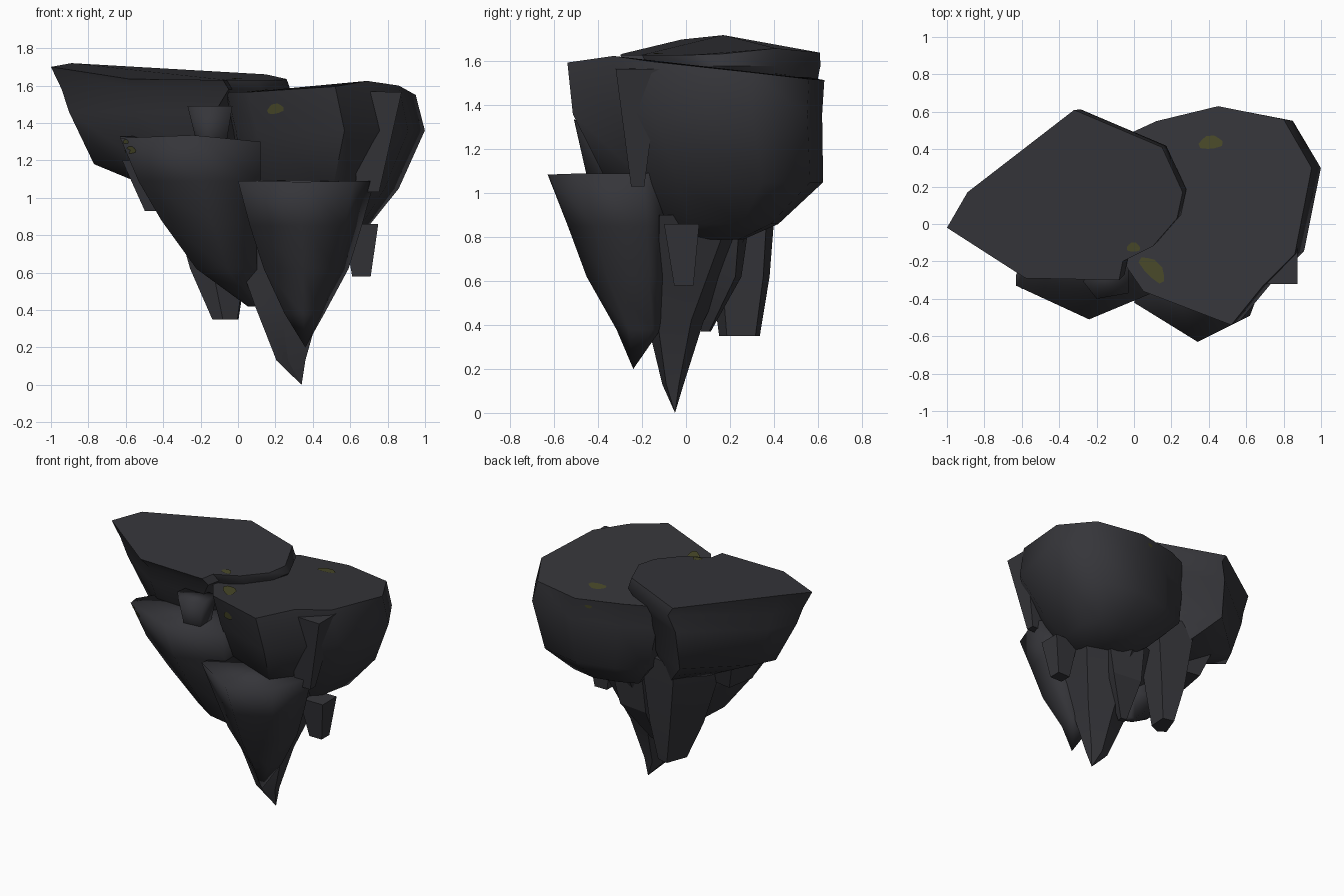
import bpy, bmesh, math
from mathutils import Vector
from mathutils.bvhtree import BVHTree

if "Cube" in bpy.data.objects:
    bpy.data.objects.remove(bpy.data.objects["Cube"])


def material(name, col):
    m = bpy.data.materials.new(name)
    m.diffuse_color = (*col, 1)
    m.use_nodes = True
    m.node_tree.nodes["Principled BSDF"].inputs["Base Color"].default_value = m.diffuse_color
    return m


STONE = material("dark stone", (0.036, 0.036, 0.042))
MOSS = material("olive moss", (0.066, 0.066, 0.022))
rocks = []


def rock(name, top, levels, angle=50):
    """Loft a top outline downwards; level = (z, scale x, scale y, centre x, centre y)."""
    bm = bmesh.new()
    n = len(top)
    mx = sum(p[0] for p in top) / n
    my = sum(p[1] for p in top) / n
    rings = [[bm.verts.new(p) for p in top]]
    for z, sx, sy, cx, cy in levels:
        rings.append([bm.verts.new((cx + (p[0] - mx) * sx, cy + (p[1] - my) * sy, z)) for p in top])
    for a, b in zip(rings, rings[1:]):
        for i in range(n):
            j = (i + 1) % n
            bm.faces.new((a[i], a[j], b[j], b[i]))
    bm.faces.new(rings[0])
    bm.faces.new(rings[-1])
    bmesh.ops.remove_doubles(bm, verts=bm.verts, dist=0.0005)
    bmesh.ops.recalc_face_normals(bm, faces=bm.faces)
    me = bpy.data.meshes.new(name)
    bm.to_mesh(me)
    bm.free()
    me.materials.append(STONE)
    ob = bpy.data.objects.new(name, me)
    bpy.context.collection.objects.link(ob)
    bpy.ops.object.select_all(action='DESELECT')
    ob.select_set(True)
    bpy.context.view_layer.objects.active = ob
    bpy.ops.object.shade_smooth_by_angle(angle=math.radians(angle))
    rocks.append(ob)


# two big flat-topped boulders
rock("left_boulder",
     [(-1, -.02, 1.70), (-.58, -.29, 1.635), (-.08, -.30, 1.63), (-.06, -.2, 1.63), (.10, -.12, 1.63),
      (.23, .03, 1.63), (.26, .17, 1.635), (.15, .41, 1.66), (-.32, .61, 1.64), (-.89, .17, 1.72)],
     [(1.58, .97, .97, -.185, .065), (1.46, .85, .9, -.24, .08), (1.18, .64, .76, -.27, .12),
      (1.08, .42, .6, -.2, .14), (.95, .2, .4, -.1, .14)])
rock("right_boulder",
     [(-.06, -.2, 1.565), (.05, -.36, 1.565), (.52, -.54, 1.595), (.69, -.33, 1.625), (.86, -.16, 1.6),
      (.95, .3, 1.55), (.80, .56, 1.52), (.45, .63, 1.515), (.12, .55, 1.53), (-.12, .44, 1.53)],
     [(1.36, 1.0, .97, .475, .095), (1.05, .82, .84, .43, .17), (.86, .52, .5, .435, .15),
      (.79, .3, .28, .42, .11)], 60)

# front rocks tapering downwards
rock("front_left_rock",
     [(-.63, -.27, 1.33), (-.63, -.33, 1.32), (-.24, -.51, 1.335), (.12, -.36, 1.30), (.12, .1, 1.30),
      (-.4, .1, 1.33)],
     [(1.09, .87, .92, -.225, -.18), (.88, .68, .8, -.17, -.12), (.62, .43, .6, -.07, -.06),
      (.42, .08, .1, .08, .06)], 130)
rock("front_cone_rock",
     [(0, -.42, 1.09), (.34, -.63, 1.085), (.62, -.49, 1.09), (.73, -.2, 1.09), (.6, -.1, 1.095),
      (.1, -.1, 1.095)],
     [(.85, .82, .84, .39, -.28), (.62, .62, .66, .385, -.25), (.38, .29, .38, .365, -.2),
      (.2, 0, 0, .36, -.24)], 130)

# hanging spikes below
rock("centre_spike",
     [(-.08, -.1, .9), (.2, -.22, .9), (.62, -.12, .9), (.6, .2, .9), (.25, .32, .9), (-.05, .2, .9)],
     [(.42, .5, .48, .26, -.05), (.13, .22, .18, .28, -.06), (0, 0, 0, .34, -.05)], 20)
rock("back_spike",
     [(-.4, .12, 1.12), (-.2, .05, 1.12), (.08, .12, 1.12), (.1, .38, 1.12), (-.2, .42, 1.12)],
     [(.62, .6, .72, -.09, .235), (.35, .28, .5, -.06, .235)], 20)
rock("inner_shard",
     [(.1, .05, .95), (.4, .0, .95), (.45, .25, .95), (.15, .3, .95)],
     [(.62, .75, .55, .24, .17), (.37, .15, .15, .18, .09)], 20)
rock("right_stub",
     [(.56, -.1, .86), (.75, -.1, .86), (.75, .06, .86), (.56, .06, .86)],
     [(.58, .52, .55, .66, -.01)], 20)
rock("left_stub",
     [(-.62, -.1, 1.2), (-.25, -.15, 1.2), (-.2, .2, 1.2), (-.55, .25, 1.2)],
     [(.93, .55, .6, -.38, .04)], 20)

# small wedges stuck to the front walls
rock("front_wedge",
     [(-.27, -.31, 1.49), (-.2, -.40, 1.49), (-.03, -.37, 1.49), (-.03, -.2, 1.49), (-.25, -.2, 1.49)],
     [(1.2, .5, .6, -.14, -.29)], 120)
rock("right_wedge",
     [(.66, -.32, 1.57), (.875, -.32, 1.565), (.875, -.12, 1.565), (.66, -.12, 1.57)],
     [(1.03, .6, .3, .69, -.22)], 20)

# moss patches laid onto the stone
bpy.context.view_layer.update()
verts, faces = [], []
for o in rocks:
    k = len(verts)
    verts += [v.co.copy() for v in o.data.vertices]
    faces += [[k + i for i in p.vertices] for p in o.data.polygons]
tree = BVHTree.FromPolygons(verts, faces)


def moss(name, origin, direction, ru, rv, turn=0):
    """Project an oval patch along direction; rays start at origin."""
    d = Vector(direction)
    u = Vector((0, 1, 0)) if abs(d.x) > .5 else Vector((1, 0, 0))
    v = d.cross(u)
    bm = bmesh.new()
    pts = []
    for i in range(11):
        a = 2 * math.pi * i / 10
        r = 0 if i == 10 else 1 + .12 * math.sin(3 * a)
        x, y = r * ru * math.cos(a), r * rv * math.sin(a)
        p = Vector(origin) + u * (x * math.cos(turn) - y * math.sin(turn)) + v * (x * math.sin(turn) + y * math.cos(turn))
        hit, nor, _, _ = tree.ray_cast(p, d)
        if hit is None:
            bm.free()
            return
        pts.append(bm.verts.new(hit - d * .005))
    for i in range(10):
        f = bm.faces.new((pts[10], pts[i], pts[(i + 1) % 10]))
        f.normal_update()
        if f.normal.dot(d) > 0:
            f.normal_flip()
    me = bpy.data.meshes.new(name)
    bm.to_mesh(me)
    bm.free()
    me.materials.append(MOSS)
    bpy.context.collection.objects.link(bpy.data.objects.new(name, me))


down, back, left, front = (0, 0, -1), (0, 1, 0), (-1, 0, 0), (0, -1, 0)
moss("moss_top_right", (.41, .435, 3), down, .065, .036, -.1)
moss("moss_top_left", (-.003, -.125, 3), down, .036, .026)
moss("moss_top_centre", (.1, -.242, 3), down, .088, .042, .8)
moss("moss_front", (.2, -3, 1.475), back, .045, .027, -.2)
moss("moss_front_left", (-.575, -3, 1.255), back, .029, .019)
moss("moss_front_left_small", (-.6, -3, 1.3), back, .014, .012)
moss("moss_side", (3, .12, 1.47), left, .016, .013)
moss("moss_back", (.36, 3, 1.47), front, .025, .012)
